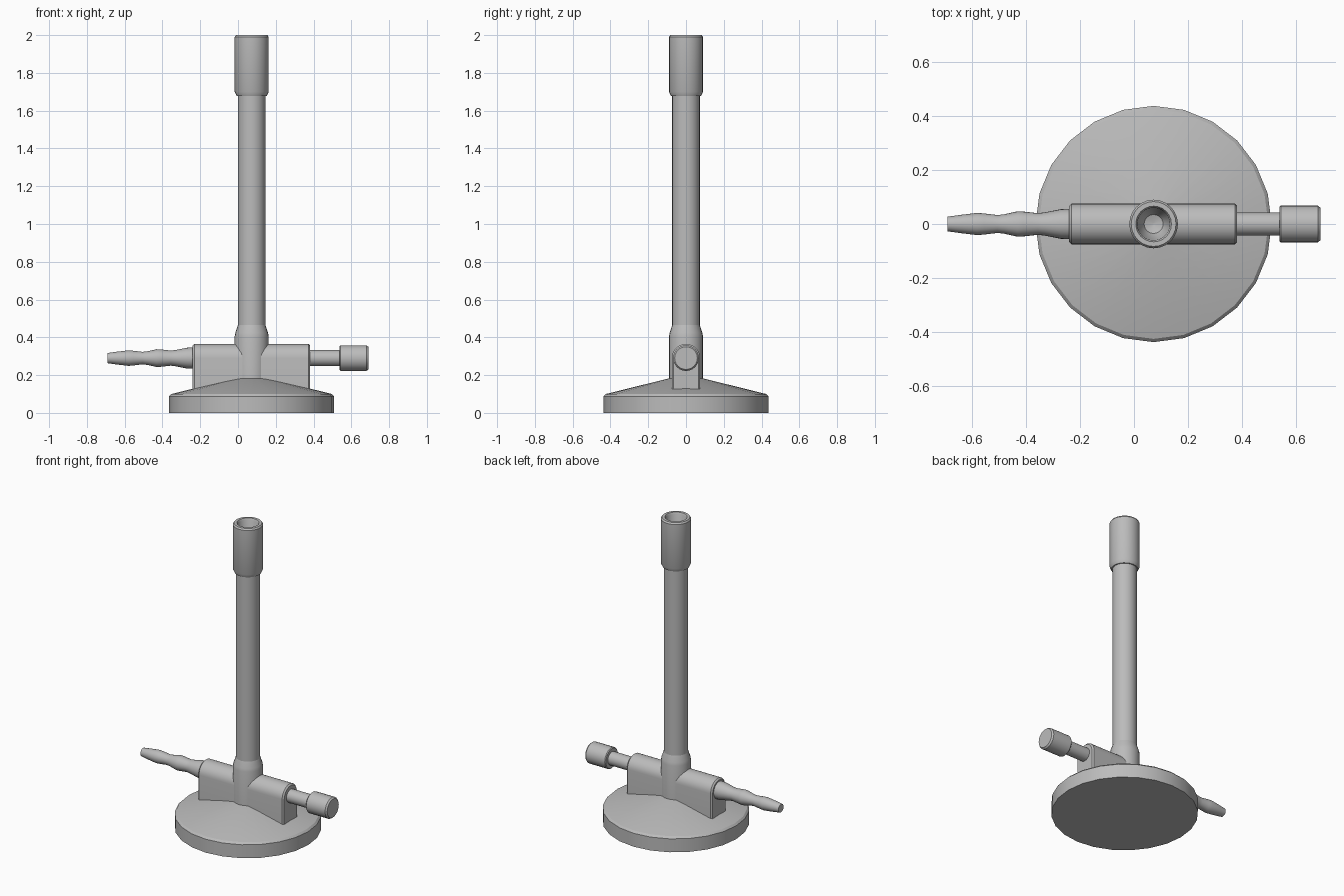
import bpy, bmesh, math
from mathutils import Matrix

if "Cube" in bpy.data.objects:
    bpy.data.objects.remove(bpy.data.objects["Cube"])

CX = 0.0725      # x of the upright axis
AXIS_Z = 0.29    # height of the horizontal fittings

metal = bpy.data.materials.new("grey metal")
grey = (0.5, 0.5, 0.5, 1)
metal.use_nodes = True
metal.diffuse_color = grey
metal.node_tree.nodes["Principled BSDF"].inputs["Base Color"].default_value = grey


def loft(name, rings, angle=30):
    """Skin a list of equal-length closed rings, cap both ends, shade."""
    bm = bmesh.new()
    loops = [[bm.verts.new(p) for p in ring] for ring in rings]
    n = len(loops[0])
    for a, b in zip(loops, loops[1:]):
        for i in range(n):
            j = (i + 1) % n
            bm.faces.new((a[i], a[j], b[j], b[i]))
    bm.faces.new(loops[0][::-1])
    bm.faces.new(loops[-1])
    bmesh.ops.recalc_face_normals(bm, faces=bm.faces)
    mesh = bpy.data.meshes.new(name)
    bm.to_mesh(mesh)
    bm.free()
    mesh.materials.append(metal)
    obj = bpy.data.objects.new(name, mesh)
    bpy.context.collection.objects.link(obj)
    bpy.ops.object.select_all(action='DESELECT')
    obj.select_set(True)
    bpy.context.view_layer.objects.active = obj
    bpy.ops.object.shade_smooth_by_angle(angle=math.radians(angle))
    return obj


def lathe(name, profile, n=24, along_x=False, angle=30):
    """Turn (radius, position) pairs about the upright or horizontal axis."""
    place = Matrix.Translation((CX, 0, 0))
    if along_x:
        place = Matrix.Translation((0, 0, AXIS_Z)) @ Matrix.Rotation(math.pi / 2, 4, 'Y')
    turns = [2 * math.pi * i / n for i in range(n)]
    rings = [[place @ Matrix.Translation((r * math.cos(t), r * math.sin(t), h)).translation
              for t in turns] for r, h in profile]
    return loft(name, rings, angle)


# Round foot with a chamfered rim and shallow cone
lathe("base", [(0.437, 0), (0.437, 0.088), (0.425, 0.1), (0.06, 0.19)], angle=25)

# Upright tube and the collar that joins it to the body
lathe("barrel", [(0.073, 0.4), (0.073, 1.72)])
lathe("collar", [(0.09, 0.15), (0.09, 0.405), (0.086, 0.425), (0.073, 0.465)])

# Sleeve at the mouth, with a hollow bore
lathe("mouth_sleeve", [(0.073, 1.678), (0.08, 1.678), (0.09, 1.7), (0.09, 1.99),
                       (0.083, 2.0), (0.066, 2.0), (0.06, 1.99),
                       (0.056, 1.9), (0.035, 1.86), (0.005, 1.85)])


# Arched body block, sunk into the foot, with chamfered ends
def arch(x, r, n=16):
    top = [(x, r * math.cos(math.pi * i / n), AXIS_Z + r * math.sin(math.pi * i / n))
           for i in range(n + 1)]
    return [(x, r, 0.09)] + top + [(x, -r, 0.09)]


loft("body", [arch(-0.24, 0.066), arch(-0.231, 0.075),
              arch(0.373, 0.075), arch(0.382, 0.066)])

# Barbed gas inlet
lathe("hose_inlet", [(0.027, -0.69), (0.034, -0.64), (0.041, -0.58), (0.039, -0.555),
                     (0.033, -0.505), (0.036, -0.48), (0.047, -0.43), (0.046, -0.41),
                     (0.04, -0.355), (0.043, -0.33), (0.055, -0.27), (0.057, -0.22)],
      along_x=True)

# Needle valve: stem and knob
lathe("valve_stem", [(0.043, 0.36), (0.043, 0.56)], along_x=True)
lathe("valve_knob", [(0.063, 0.538), (0.068, 0.543), (0.068, 0.68), (0.06, 0.69)],
      along_x=True)
